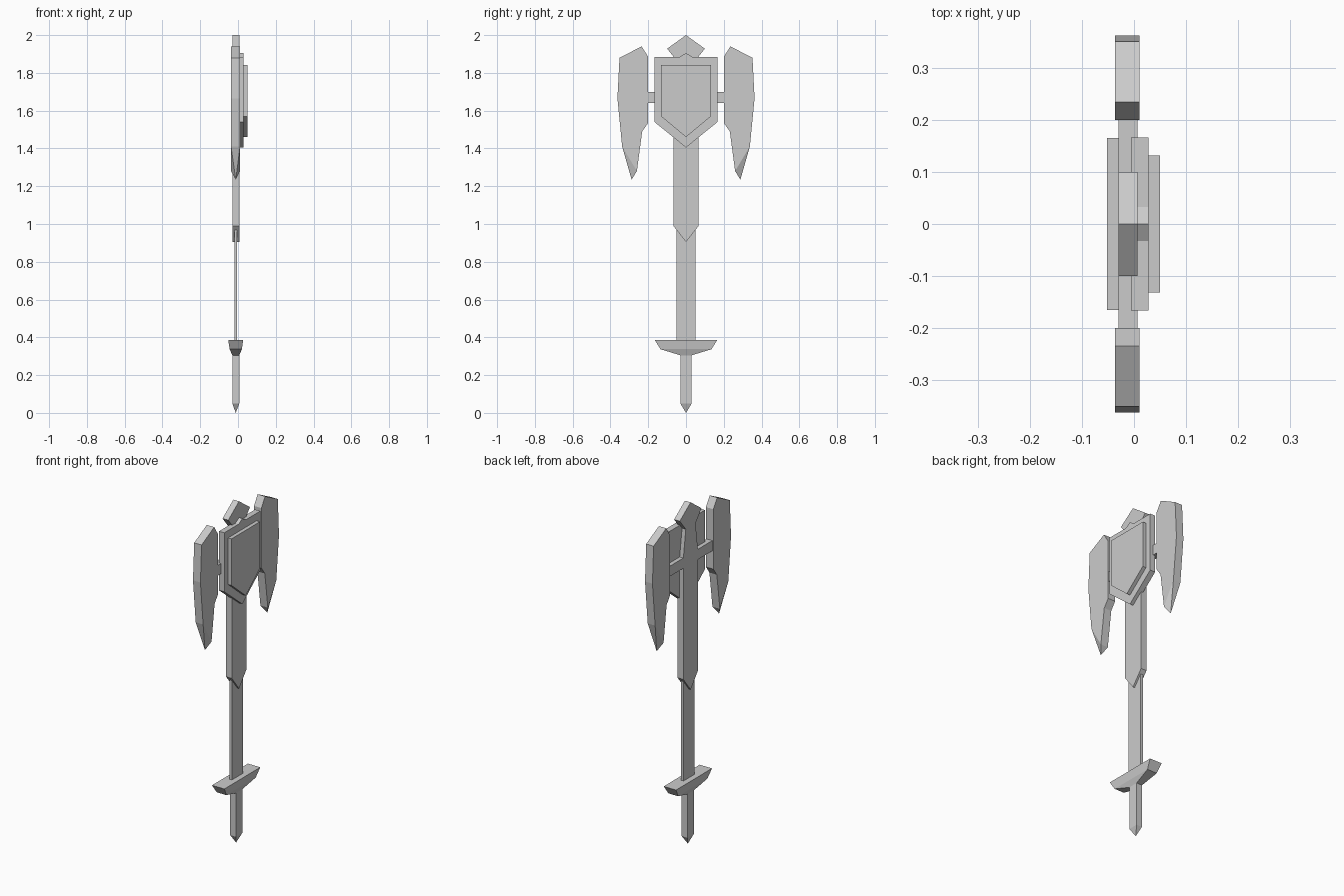
import bpy
import bmesh
from mathutils import Vector

cube = bpy.data.objects.get("Cube")
if cube:
    bpy.data.objects.remove(cube, do_unlink=True)

grey = bpy.data.materials.new("plain_grey")
grey.use_nodes = True
grey.diffuse_color = (0.6, 0.6, 0.6, 1)
grey.node_tree.nodes["Principled BSDF"].inputs["Base Color"].default_value = (0.6, 0.6, 0.6, 1)

MID = -0.012            # centre plane of the shaft
BACK, FACE = -0.03, 0.007


def finish(name, bm):
    bmesh.ops.recalc_face_normals(bm, faces=bm.faces)
    mesh = bpy.data.meshes.new(name)
    bm.to_mesh(mesh)
    bm.free()
    mesh.materials.append(grey)
    obj = bpy.data.objects.new(name, mesh)
    bpy.context.collection.objects.link(obj)
    return obj


def plate(name, outline, x0, x1, tip=None):
    """Extrude a (y, z) outline along x; optionally draw its lowest side face to a tip."""
    bm = bmesh.new()
    base = bm.faces.new([bm.verts.new((x0, y, z)) for y, z in outline])
    out = bmesh.ops.extrude_face_region(bm, geom=[base], use_keep_orig=True)
    moved = [v for v in out["geom"] if isinstance(v, bmesh.types.BMVert)]
    bmesh.ops.translate(bm, verts=moved, vec=(x1 - x0, 0, 0))
    if tip:
        low = min(bm.faces, key=lambda f: f.calc_center_median().z)
        point = bmesh.ops.poke(bm, faces=[low])["verts"][0]
        point.co = Vector(tip)
    return finish(name, bm)


def both_sides(half):
    """Mirror a half outline across y = 0, sharing points on the centre line."""
    return half + [(-y, z) for y, z in reversed(half) if y > 0]


def box(y, z0, z1):
    return [(y, z0), (y, z1), (-y, z1), (-y, z0)]


# Pointed pommel handle and thin grip
plate("handle", box(0.03, 0.05, 0.32), BACK, FACE, tip=(MID, 0, 0))
plate("grip", box(0.05, 0.37, 1.0), -0.019, -0.004)

# Guard lofted through three rectangles
bm = bmesh.new()
rings = []
for z, y, x0, x1 in [(0.305, 0.03, BACK, FACE), (0.337, 0.135, -0.044, 0.02),
                     (0.387, 0.166, -0.052, 0.028)]:
    rings.append([bm.verts.new(p) for p in
                  [(x0, -y, z), (x1, -y, z), (x1, y, z), (x0, y, z)]])
for low, high in zip(rings, rings[1:]):
    for i in range(4):
        j = (i + 1) % 4
        bm.faces.new((low[i], low[j], high[j], high[i]))
bm.faces.new(rings[0])
bm.faces.new(rings[-1])
finish("guard", bm)

# Upper shaft ending in a pointed crown, with a crossbar carrying the blades
plate("spine", both_sides([(0, 0.905), (0.067, 0.99), (0.067, 1.7), (0.045, 1.86),
                           (0.1, 1.928), (0, 2.0)]), BACK, FACE)
plate("crossbar", box(0.205, 1.64, 1.7), BACK, FACE)

# Layered shield on one side
plate("shield_base", both_sides([(0, 1.405), (0.167, 1.54), (0.167, 1.885),
                                 (0.033, 1.885), (0, 1.905)]), -0.006, 0.028)
plate("shield_panel", both_sides([(0, 1.46), (0.132, 1.57), (0.132, 1.842)]), 0.02, 0.05)

# Pair of axe blades
blade = [(0.26, 1.28), (0.232, 1.49), (0.2, 1.535), (0.2, 1.885), (0.235, 1.94),
         (0.352, 1.88), (0.363, 1.665), (0.338, 1.41)]
for side, name in ((1, "rear_blade"), (-1, "front_blade")):
    plate(name, [(side * y, z) for y, z in blade], -0.037, 0.011,
          tip=(MID, side * 0.288, 1.235))
